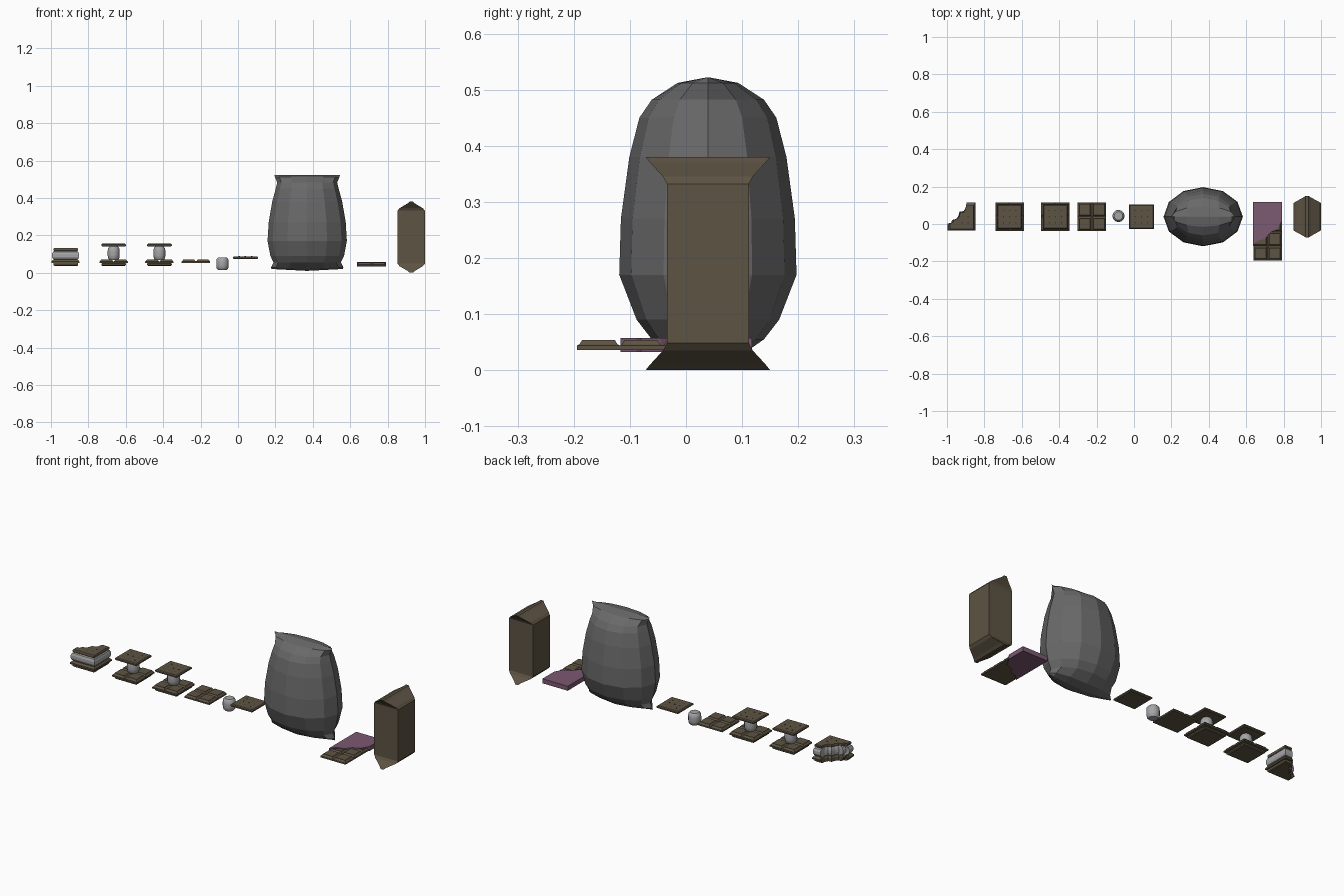
import bpy, bmesh
from math import cos, sin, pi, radians

cube = bpy.data.objects.get("Cube")
if cube:
    bpy.data.objects.remove(cube, do_unlink=True)


def material(name, rgb):
    m = bpy.data.materials.new(name)
    m.use_nodes = True
    m.diffuse_color = (*rgb, 1)
    m.node_tree.nodes["Principled BSDF"].inputs["Base Color"].default_value = (*rgb, 1)
    return m


BROWN = material("biscuit brown", (0.11, 0.087, 0.056))
DARK = material("hole brown", (0.045, 0.036, 0.024))
GREY = material("bag grey", (0.14, 0.14, 0.14))
WHITE = material("marshmallow white", (0.38, 0.38, 0.39))
PURPLE = material("wrapper purple", (0.2, 0.1, 0.165))
Y0 = 0.039


def finish(name, bm, mat):
    bmesh.ops.remove_doubles(bm, verts=bm.verts, dist=1e-5)
    bmesh.ops.recalc_face_normals(bm, faces=bm.faces)
    mesh = bpy.data.meshes.new(name)
    bm.to_mesh(mesh)
    bm.free()
    mesh.materials.append(mat)
    ob = bpy.data.objects.new(name, mesh)
    bpy.context.collection.objects.link(ob)
    return ob


def add_loft(bm, rings):
    """Skin a stack of equal-length point rings and cap both ends."""
    rows = [[bm.verts.new(p) for p in ring] for ring in rings]
    n = len(rows[0])
    for low, high in zip(rows, rows[1:]):
        for i in range(n):
            j = (i + 1) % n
            bm.faces.new((low[i], low[j], high[j], high[i]))
    bm.faces.new(rows[0])
    bm.faces.new(rows[-1])


def square(cx, cy, r, z):
    return [(cx + a * r, cy + b * r, z) for a, b in ((-1, -1), (1, -1), (1, 1), (-1, 1))]


def holes(name, x, z, keep=lambda a, b: True):
    bm = bmesh.new()
    for a in (-1, 0, 1):
        for b in (-1, 0, 1):
            if keep(a, b):
                add_loft(bm, [[(x + a * 0.033 + 0.004 * cos(k * pi / 3),
                                Y0 + b * 0.033 + 0.004 * sin(k * pi / 3), h)
                               for k in range(6)] for h in (z - 0.001, z + 0.001)])
    finish(name, bm, DARK)


def cracker(name, x, z):
    bm = bmesh.new()
    add_loft(bm, [square(x, Y0, r, z + h) for r, h in
                  ((0.061, 0), (0.066, 0.004), (0.066, 0.011), (0.061, 0.015))])
    finish(name, bm, BROWN)
    holes(name + "_holes", x, z + 0.015)


def chocolate(name, x, y, z, rows, pitch=0.076):
    bm = bmesh.new()
    for i in range(2):
        for j in range(rows):
            cx, cy = x + (i - 0.5) * pitch, y + (j - (rows - 1) / 2) * pitch
            add_loft(bm, [square(cx, cy, r, z + h) for r, h in
                          ((0.038, 0), (0.038, 0.008), (0.034, 0.01),
                           (0.029, 0.018), (0.026, 0.016))])
    finish(name, bm, BROWN)


def marshmallow(name, x, y, z, height, r):
    profile = ((0.7, 0), (0.93, 0.12), (1, 0.35), (1, 0.65), (0.93, 0.88), (0.7, 1))
    bm = bmesh.new()
    add_loft(bm, [[(x + r * s * cos(k * pi / 6), y + r * s * sin(k * pi / 6), z + height * h)
                   for k in range(12)] for s, h in profile])
    ob = finish(name, bm, WHITE)
    ob.data.polygons.foreach_set("use_smooth", [len(p.vertices) == 4 for p in ob.data.polygons])


# Large pillow bag, pinched to a seam at both ends: height, half width, half depth
BAG = ((0.014, 0.192, 0.001), (0.024, 0.193, 0.05), (0.055, 0.18, 0.1), (0.09, 0.197, 0.127),
       (0.17, 0.212, 0.158), (0.27, 0.206, 0.155), (0.38, 0.187, 0.14), (0.45, 0.168, 0.122),
       (0.482, 0.16, 0.1), (0.512, 0.172, 0.054), (0.522, 0.176, 0.001))
bag = bmesh.new()
add_loft(bag, [[(0.37 + rx * cos(k * pi / 6), Y0 + ry * sin(k * pi / 6),
                 z + (0.01 * abs(cos(k * pi / 6)) - 0.004 if z < 0.05 else 0))
                for k in range(12)] for z, rx, ry in BAG])
finish("marshmallow_bag", bag, GREY)

# Biscuit sleeve, square in the middle and flattened to a ridge at top and bottom
SLEEVE = ((0, 0.008, 0.111), (0.01, 0.02, 0.103), (0.035, 0.062, 0.08), (0.048, 0.073, 0.073))
rings = list(SLEEVE) + [(0.38 - z, rx, ry) for z, rx, ry in reversed(SLEEVE)]
sleeve = bmesh.new()
add_loft(sleeve, [[(0.926 + a * rx, Y0 + b * ry, z)
                   for a, b in ((-1, -1), (1, -1), (1, 1), (-1, 1))] for z, rx, ry in rings])
finish("biscuit_sleeve", sleeve, BROWN)

# Chocolate bar in a torn wrapper
chocolate("chocolate_bar", 0.714, -0.042, 0.036, 4)
TORN = ((0.637, -0.117), (0.665, -0.088), (0.7, -0.08), (0.73, -0.045), (0.765, -0.03),
        (0.791, 0.015), (0.791, 0.118), (0.637, 0.118))
wrapper = bmesh.new()
add_loft(wrapper, [[(x, y, z) for x, y in TORN] for z in (0.032, 0.057)])
finish("torn_wrapper", wrapper, PURPLE)

# Single ingredients
cracker("single_cracker", 0.04, 0.073)
marshmallow("single_marshmallow", -0.083, 0.043, 0.015, 0.066, 0.033)
chocolate("chocolate_piece", -0.225, Y0, 0.053, 2)

# Two stacked sandwiches
for label, x in (("first", -0.42), ("second", -0.665)):
    cracker(label + "_bottom_cracker", x, 0.037)
    chocolate(label + "_chocolate", x, Y0, 0.052, 2)
    marshmallow(label + "_marshmallow", x, Y0, 0.068, 0.072, 0.032)
    cracker(label + "_top_cracker", x, 0.14)

# Bitten sandwich: one outline with a scalloped corner, scaled for each layer
BITE = ((-0.075, -0.075), (0.075, -0.075), (0.075, 0.075), (0.028, 0.075), (0.022, 0.045),
        (0.012, 0.03), (-0.01, 0.027), (-0.016, 0.004), (-0.028, -0.012), (-0.05, -0.018),
        (-0.056, -0.036), (-0.075, -0.038))
LAYERS = (("bottom_cracker", BROWN, ((0.82, 0.037), (0.88, 0.041), (0.88, 0.052))),
          ("chocolate", BROWN, ((1, 0.052), (1, 0.06), (0.88, 0.07))),
          ("marshmallow", WHITE, ((0.75, 0.068), (0.9, 0.074), (0.97, 0.085), (0.97, 0.1),
                                  (0.9, 0.112), (0.75, 0.118))),
          ("top_cracker", BROWN, ((0.84, 0.117), (0.88, 0.121), (0.88, 0.128), (0.84, 0.132))))
for label, mat, steps in LAYERS:
    bm = bmesh.new()
    add_loft(bm, [[(-0.923 + 0.015 * (1 - s) + x * s, Y0 - 0.01 * (1 - s) + y * s, z)
                   for x, y in BITE] for s, z in steps])
    finish("bitten_" + label, bm, mat)
holes("bitten_cracker_holes", -0.92, 0.132, lambda a, b: a - b > 0)
